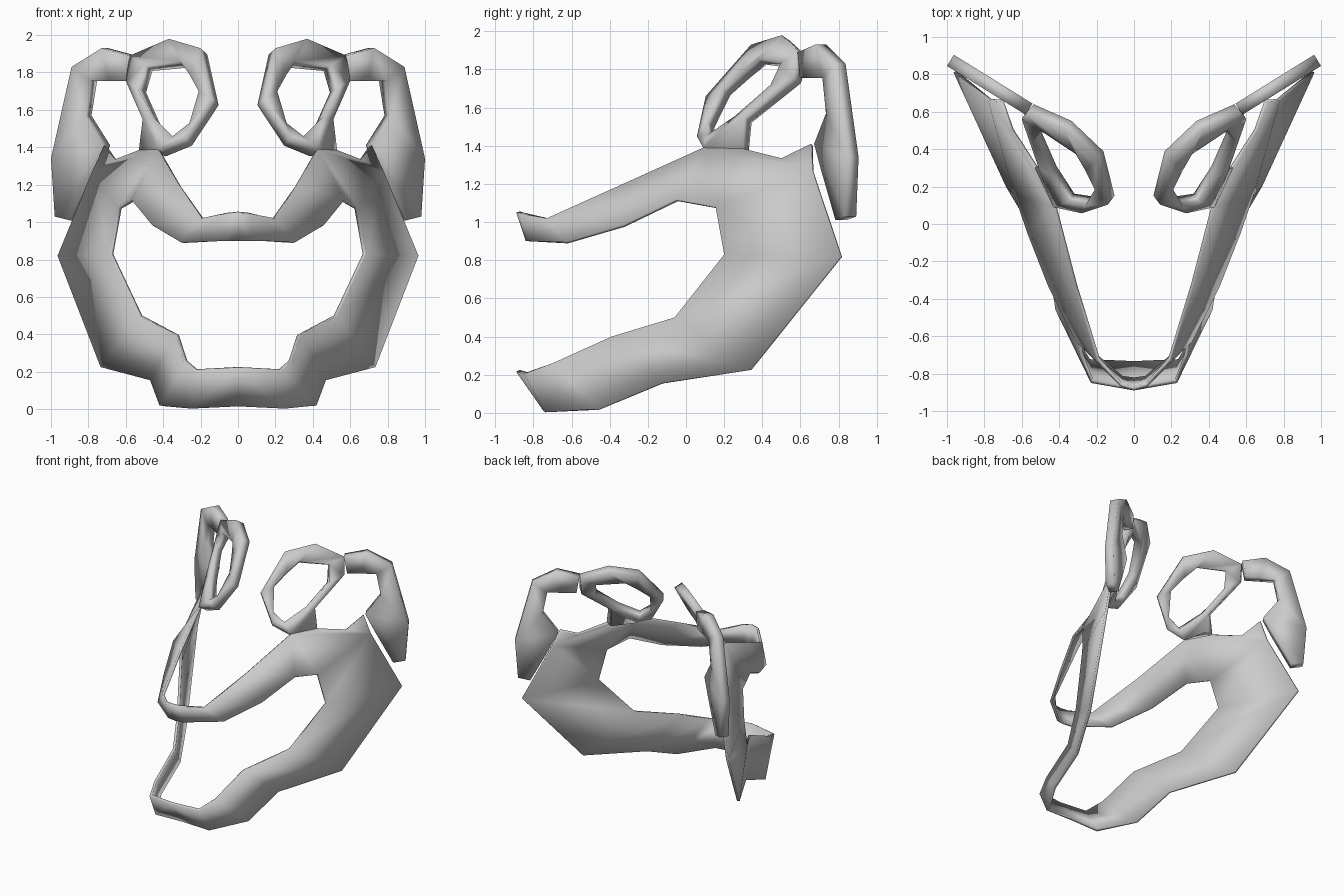
import bpy
import bmesh
from mathutils import Vector

cube = bpy.data.objects.get("Cube")
if cube:
    bpy.data.objects.remove(cube, do_unlink=True)

grey = bpy.data.materials.new("plain_grey")
grey.use_nodes = True
grey.diffuse_color = (0.6, 0.6, 0.6, 1)
grey.node_tree.nodes["Principled BSDF"].inputs["Base Color"].default_value = (0.6, 0.6, 0.6, 1)


def shell(name, polygons, thickness):
    """Left-half surface, mirrored and thickened inwards."""
    bm = bmesh.new()
    for poly in polygons:
        bm.faces.new([bm.verts.new(p) for p in poly])
    bmesh.ops.remove_doubles(bm, verts=bm.verts, dist=0.001)
    bmesh.ops.recalc_face_normals(bm, faces=bm.faces)
    if sum((f.normal * f.calc_area() for f in bm.faces), Vector()).x < 0:
        bmesh.ops.reverse_faces(bm, faces=bm.faces)
    mesh = bpy.data.meshes.new(name)
    bm.to_mesh(mesh)
    bm.free()
    mesh.materials.append(grey)
    obj = bpy.data.objects.new(name, mesh)
    bpy.context.collection.objects.link(obj)
    obj.modifiers.new("mirror", "MIRROR").use_clip = True
    solid = obj.modifiers.new("thickness", "SOLIDIFY")
    solid.thickness = thickness
    solid.offset = -1
    solid.use_even_offset = True
    bpy.ops.object.select_all(action="DESELECT")
    obj.select_set(True)
    bpy.context.view_layer.objects.active = obj
    bpy.ops.object.shade_smooth_by_angle(angle=0.4)
    return obj


def strip(a, b, closed=False):
    """Quads between two matching rows of points."""
    n = len(a)
    return [(a[i], a[(i + 1) % n], b[(i + 1) % n], b[i])
            for i in range(n if closed else n - 1)]


# Jaw band: rim around the mouth opening and its outer rim
temple = (.78, .66, 1.27)
brow = (.43, .09, 1.39)
mouth_rim = [(0, -.89, .215), (.23, -.85, .205), (.29, -.7, .26),
             (.335, -.39, .40), (.53, -.06, .50), (.685, .20, .83),
             (.64, .155, 1.08), (.57, -.05, 1.12), (.46, -.33, .985),
             (.31, -.63, .895), (.07, -.83, .90), (0, -.84, .90)]
outer_rim = [(0, -.75, .015), (.25, -.74, .003), (.42, -.46, .02),
             (.47, -.13, .155), (.735, .335, .225), (.965, .81, .82),
             temple, brow, (.32, -.33, 1.2),
             (.20, -.73, 1.02), (.07, -.87, 1.045), (0, -.89, 1.05)]
eye_corner = (.53, .30, 1.385)
lid_low = (.66, .50, 1.335)
lid_back = (.715, .655, 1.41)
lower_lid = [(brow, eye_corner, lid_low, temple), (temple, lid_low, lid_back)]
shell("jaw_band", strip(mouth_rim, outer_rim) + lower_lid, 0.02)


# Tilted inner eye ring with the bar that drops to the brow
def on_ring(x, z):
    return (x, .05 + .743 * (x - .28) + .714 * (z - 1.44), z)


bar = on_ring(.51, 1.55)
ring_outer = [on_ring(*p) for p in ((.58, 1.89), (.37, 1.98), (.20, 1.93),
                                    (.14, 1.66), (.28, 1.45))]
ring_outer += [brow, bar, (.60, .56, 1.755)]
ring_inner = [on_ring(*p) for p in ((.50, 1.84), (.31, 1.86), (.26, 1.79),
                                    (.21, 1.70), (.26, 1.53), (.35, 1.46),
                                    (.45, 1.56), (.54, 1.72))]
shell("inner_eye_ring",
      strip(ring_outer, ring_inner, True) + [(brow, bar, eye_corner)], 0.07)


# Upright outer eye plate running down to the cheek
def on_plate(x, z):
    return (x, .225 + .62 * x, z)


plate_outer = [on_plate(*p) for p in ((.58, 1.89), (.73, 1.93), (.89, 1.83),
                                      (1.0, 1.34), (.98, 1.03), (.90, 1.01))]
plate_inner = [on_plate(*p) for p in ((.60, 1.755), (.69, 1.755), (.79, 1.755),
                                      (.82, 1.57), (.72, 1.41), (.78, 1.27))]
shell("outer_eye_plate", strip(plate_outer, plate_inner), 0.07)
